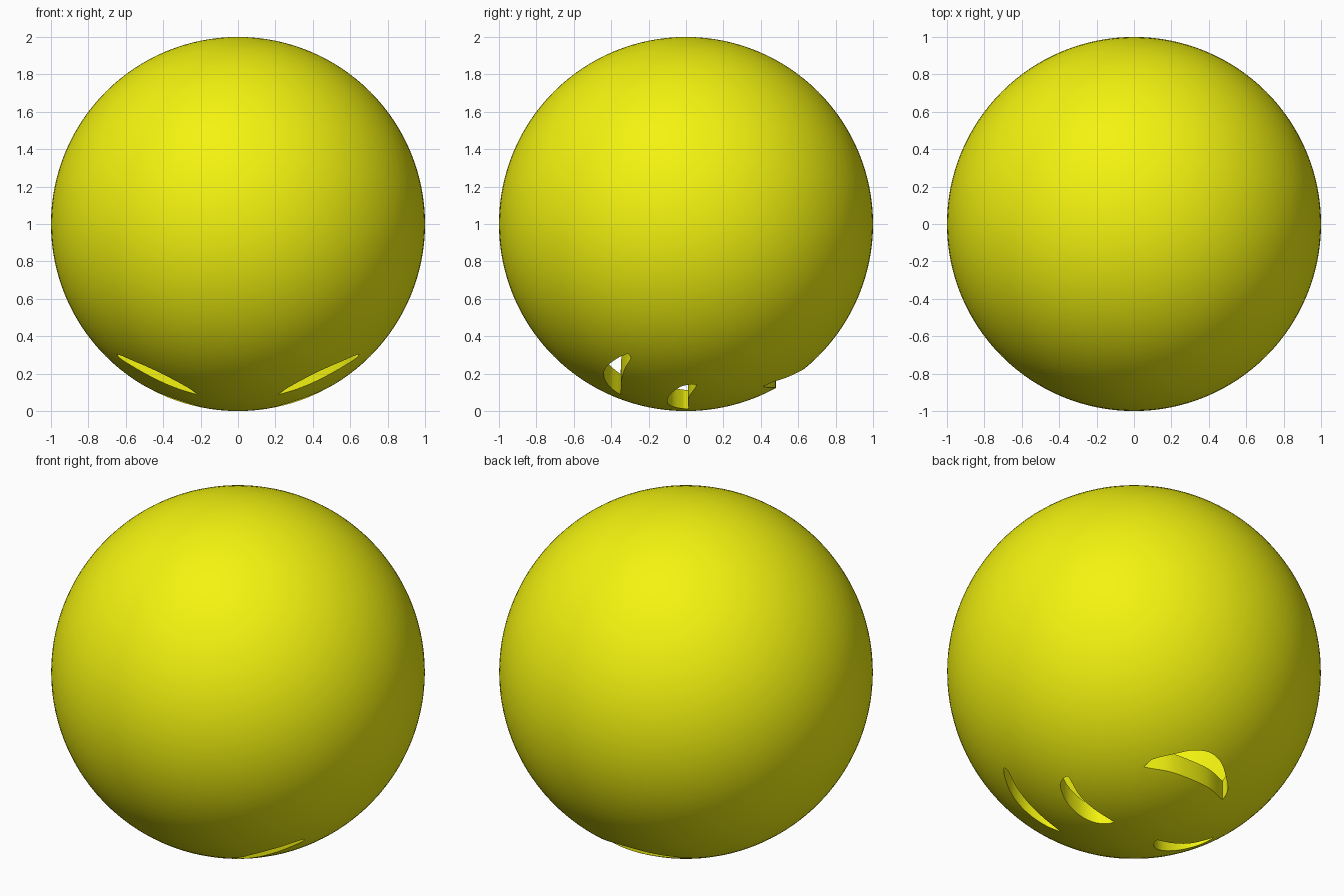
import bpy, bmesh, math
from mathutils import Vector

if "Cube" in bpy.data.objects:
    bpy.data.objects.remove(bpy.data.objects["Cube"])


def smooth_path(pts, steps=8):
    """Catmull-Rom samples through the points, without the last one."""
    p = [Vector(q) for q in pts]
    p = [2 * p[0] - p[1]] + p + [2 * p[-1] - p[-2]]
    out = []
    for i in range(1, len(p) - 2):
        a, b, c, d = p[i - 1:i + 3]
        for k in range(steps):
            t = k / steps
            out.append(0.5 * (2 * b + (c - a) * t + (2 * a - 5 * b + 4 * c - d) * t * t
                              + (3 * b - a - 3 * c + d) * t ** 3))
    return out


def make_cutter(name, arcs, mirror=False):
    """Vertical prism with the outline made of the given arcs."""
    outline = [q for arc in arcs for q in smooth_path(arc)]
    if mirror:
        outline = [Vector((-q.x, q.y)) for q in outline]
    bm = bmesh.new()
    face = bm.faces.new([bm.verts.new((q.x, q.y, -0.2)) for q in outline])
    res = bmesh.ops.extrude_face_region(bm, geom=[face])
    top = [v for v in res["geom"] if isinstance(v, bmesh.types.BMVert)]
    bmesh.ops.translate(bm, verts=top, vec=(0, 0, 0.9))
    bmesh.ops.recalc_face_normals(bm, faces=bm.faces)
    mesh = bpy.data.meshes.new(name)
    bm.to_mesh(mesh)
    bm.free()
    ob = bpy.data.objects.new(name, mesh)
    bpy.context.collection.objects.link(ob)
    ob.hide_render = True
    return ob


# Hollow ball: outer sphere plus inward-facing inner sphere
bm = bmesh.new()
bmesh.ops.create_uvsphere(bm, u_segments=128, v_segments=64, radius=1.0)
inner = bmesh.ops.create_uvsphere(bm, u_segments=128, v_segments=64, radius=0.9)
inner_faces = list({f for v in inner["verts"] for f in v.link_faces})
bmesh.ops.reverse_faces(bm, faces=inner_faces)
bmesh.ops.translate(bm, verts=bm.verts, vec=(0, 0, 1))
mesh = bpy.data.meshes.new("hollow_ball")
bm.to_mesh(mesh)
bm.free()
ball = bpy.data.objects.new("hollow_ball", mesh)
bpy.context.collection.objects.link(ball)

# Openings in the underside: brows, eyes and mouth
brow = [[(.21, -.35), (.28, -.41), (.39, -.44), (.50, -.42), (.60, -.36), (.65, -.31)],
        [(.65, -.31), (.63, -.295), (.55, -.325), (.43, -.345), (.21, -.35)]]
eye = [[(.15, .015), (.16, -.02), (.21, -.075), (.29, -.10), (.40, -.085), (.49, -.03), (.515, .03)],
       [(.515, .03), (.50, .055), (.40, .02), (.30, .01), (.15, .015)]]
mouth = [[(-.275, .41), (-.26, .47), (-.19, .54), (-.10, .605), (0, .63),
          (.10, .605), (.19, .54), (.26, .47), (.275, .41)],
         [(.275, .41), (.14, .465), (0, .48), (-.14, .465), (-.275, .41)]]
cutters = [make_cutter("mouth_cutter", mouth)]
for m, side in ((False, "right"), (True, "left")):
    cutters.append(make_cutter("brow_cutter_" + side, brow, m))
    cutters.append(make_cutter("eye_cutter_" + side, eye, m))

bpy.context.view_layer.objects.active = ball
ball.select_set(True)
for c in cutters:
    mod = ball.modifiers.new(c.name, "BOOLEAN")
    mod.operation = "DIFFERENCE"
    mod.solver = "EXACT"
    mod.object = c
    bpy.ops.object.modifier_apply(modifier=mod.name)
for c in cutters:
    bpy.data.objects.remove(c)

# Yellow finish, smooth with crisp rims
mat = bpy.data.materials.new("yellow")
mat.diffuse_color = (0.9, 0.9, 0.005, 1)
mat.use_nodes = True
mat.node_tree.nodes["Principled BSDF"].inputs["Base Color"].default_value = mat.diffuse_color
ball.data.materials.clear()
ball.data.materials.append(mat)
bpy.ops.object.shade_smooth_by_angle(angle=math.radians(30))
